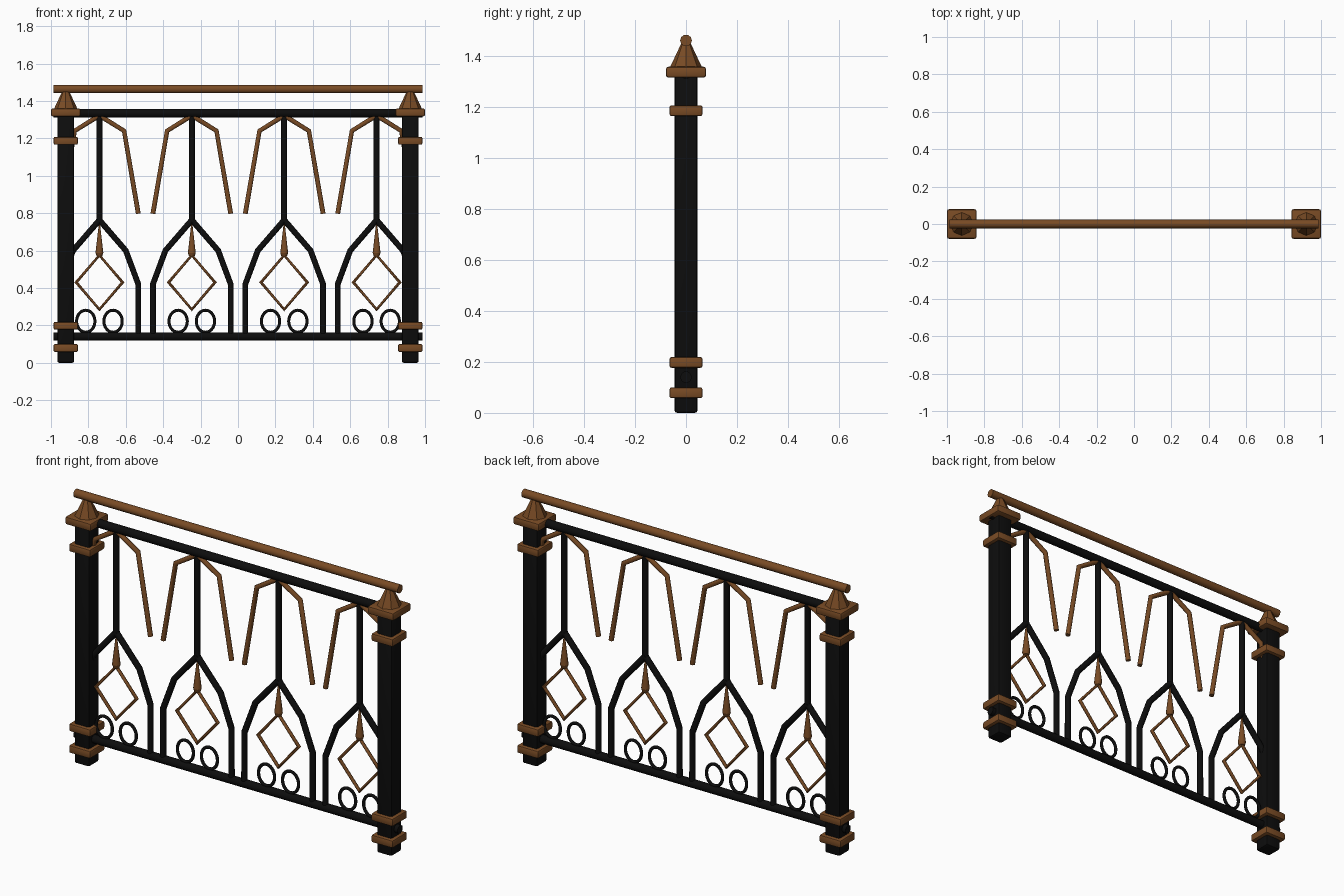
import bpy, bmesh, math
from mathutils import Matrix

if "Cube" in bpy.data.objects:
    bpy.data.objects.remove(bpy.data.objects["Cube"])


def material(name, rgb):
    m = bpy.data.materials.new(name)
    m.diffuse_color = (*rgb, 1)
    m.use_nodes = True
    m.node_tree.nodes["Principled BSDF"].inputs["Base Color"].default_value = m.diffuse_color
    return m


BLACK = material("black iron", (0.004, 0.004, 0.004))
COPPER = material("aged copper", (0.19, 0.07, 0.018))


def finish(ob, mat):
    ob.data.materials.clear()
    ob.data.materials.append(mat)
    bpy.ops.object.select_all(action='DESELECT')
    ob.select_set(True)
    bpy.context.view_layer.objects.active = ob
    bpy.ops.object.shade_smooth_by_angle(angle=math.radians(40))
    return ob


def bar(name, pts, radius, mat, closed=False):
    """Round bar swept along (x, z) points in the plane of the railing."""
    cu = bpy.data.curves.new(name, 'CURVE')
    cu.dimensions = '3D'
    cu.bevel_depth, cu.bevel_resolution, cu.use_fill_caps = radius, 3, True
    sp = cu.splines.new('POLY')
    sp.points.add(len(pts) - 1)
    for p, (x, z) in zip(sp.points, pts):
        p.co = (x, 0, z, 1)
    sp.use_cyclic_u = closed
    ob = bpy.data.objects.new(name, cu)
    bpy.context.collection.objects.link(ob)
    bpy.ops.object.select_all(action='DESELECT')
    ob.select_set(True)
    bpy.context.view_layer.objects.active = ob
    bpy.ops.object.convert(target='MESH')
    return finish(bpy.context.object, mat)


def block(name, x, half, z0, z1, bevel, mat):
    """Square block with bevelled edges."""
    bm = bmesh.new()
    bmesh.ops.create_cube(bm, size=1, matrix=Matrix.Translation((x, 0, (z0 + z1) / 2))
                          @ Matrix.Diagonal((2 * half, 2 * half, z1 - z0, 1)))
    bmesh.ops.bevel(bm, geom=bm.edges[:], offset=bevel, segments=2, profile=0.5, affect='EDGES')
    return mesh(name, bm, mat)


def cone(name, x, z0, z1, r0, r1, sides, mat):
    bm = bmesh.new()
    bmesh.ops.create_cone(bm, cap_ends=True, segments=sides, radius1=r0, radius2=r1, depth=z1 - z0,
                          matrix=Matrix.Translation((x, 0, (z0 + z1) / 2)))
    return mesh(name, bm, mat)


def mesh(name, bm, mat):
    me = bpy.data.meshes.new(name)
    bm.to_mesh(me)
    bm.free()
    ob = bpy.data.objects.new(name, me)
    bpy.context.collection.objects.link(ob)
    return finish(ob, mat)


def ellipse(cx, cz, rx, rz, n):
    return [(cx + rx * math.cos(2 * math.pi * i / n), cz + rz * math.sin(2 * math.pi * i / n))
            for i in range(n)]


# Posts with collars, caps and pointed finials
for x in (-0.921, 0.921):
    block("post", x, 0.045, 0, 1.33, 0.01, BLACK)
    for z in (0.079, 0.198, 1.187):
        block("post_collar", x, 0.065, z - 0.021, z + 0.021, 0.008, COPPER)
    block("post_cap", x, 0.079, 1.317, 1.36, 0.01, COPPER)
    cone("post_finial", x, 1.355, 1.453, 0.064, 0.018, 8, COPPER)

# Horizontal rails
bar("handrail", [(-0.987, 1.463), (0.987, 1.463)], 0.023, COPPER)
bar("top_rail", [(-0.987, 1.334), (0.987, 1.334)], 0.023, BLACK)
bar("bottom_rail", [(-0.987, 0.14), (0.987, 0.14)], 0.023, BLACK)

# Four repeated ornamental panels
for cx in (-0.741, -0.247, 0.247, 0.741):
    bar("stem", [(cx, 1.33), (cx, 0.765)], 0.016, BLACK)
    for s in (-1, 1):
        bar("arch_side", [(cx + s * x, z) for x, z in
                          ((-0.006, 0.77), (0.141, 0.6), (0.208, 0.42), (0.208, 0.14))], 0.0165, BLACK)
        bar("hanging_strap", [(cx + s * x, z) for x, z in
                              ((0, 1.322), (0.132, 1.24), (0.208, 0.797))], 0.0135, COPPER)
        bar("ring", ellipse(cx + s * 0.073, 0.222, 0.049, 0.059, 28), 0.0085, BLACK, True)
    bar("diamond", ellipse(cx, 0.43, 0.124, 0.145, 4), 0.0105, COPPER, True)
    cone("spear_tip", cx, 0.588, 0.745, 0.022, 0.003, 10, COPPER)
    cone("spear_base", cx, 0.57, 0.588, 0.016, 0.022, 10, COPPER)
